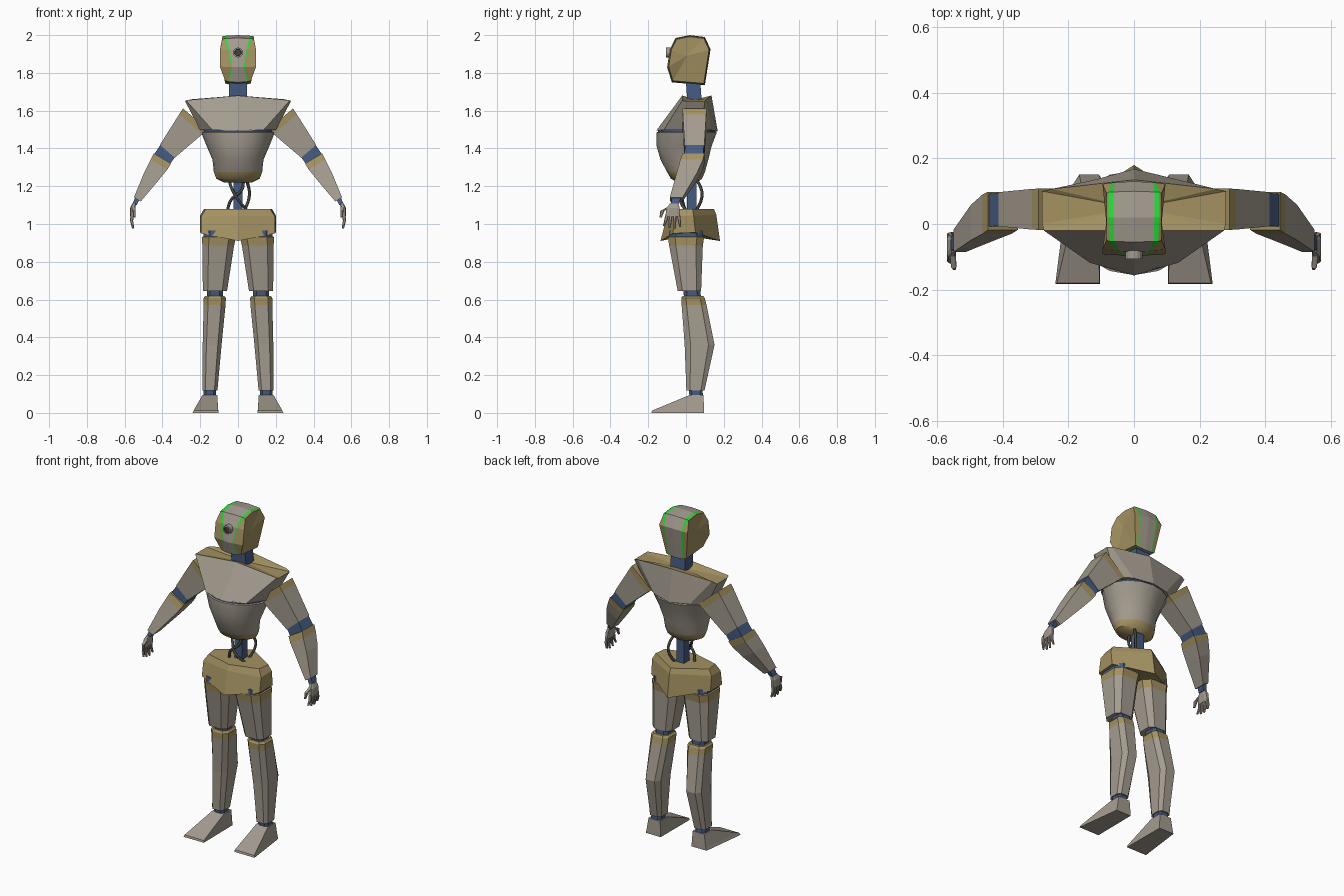
import bpy, bmesh, math
from mathutils import Vector

cube = bpy.data.objects.get("Cube")
if cube:
    bpy.data.objects.remove(cube, do_unlink=True)


def material(name, rgb):
    m = bpy.data.materials.new(name)
    m.use_nodes = True
    m.diffuse_color = (*rgb, 1)
    m.node_tree.nodes["Principled BSDF"].inputs["Base Color"].default_value = (*rgb, 1)
    return m


GREY, GOLD, BLUE, GREEN, DARK = range(5)
MATS = [material("warm_grey", (0.37, 0.33, 0.275)), material("dull_gold", (0.37, 0.285, 0.12)),
        material("joint_blue", (0.06, 0.105, 0.22)), material("stripe_green", (0.02, 0.72, 0.04)),
        material("dark_grey", (0.06, 0.058, 0.055))]


def loft(name, rings, bands, caps=None, smooth=False):
    """Skin a list of rings; one colour per band, fan caps at both ends."""
    bm = bmesh.new()
    rows = [[bm.verts.new(p) for p in ring] for ring in rings]
    n = len(rings[0])
    for row, nxt, mat in zip(rows, rows[1:], bands):
        for i in range(n):
            j = (i + 1) % n
            bm.faces.new((row[i], row[j], nxt[j], nxt[i])).material_index = mat
    for row, mat in zip((rows[0], rows[-1]), caps or (bands[0], bands[-1])):
        mid = bm.verts.new(sum((v.co for v in row), Vector()) / n)
        for i in range(n):
            bm.faces.new((row[i], row[(i + 1) % n], mid)).material_index = mat
    bmesh.ops.recalc_face_normals(bm, faces=bm.faces)
    me = bpy.data.meshes.new(name)
    bm.to_mesh(me)
    bm.free()
    for m in MATS:
        me.materials.append(m)
    if smooth:
        me.shade_smooth()
        me.set_sharp_from_angle(angle=math.radians(35))
    ob = bpy.data.objects.new(name, me)
    bpy.context.collection.objects.link(ob)
    return ob


def section(c, hw, hd, u=(1, 0, 0), v=(0, 1, 0), cut=0.6):
    """Box cross-section with clipped corners; cut=1 gives a plain box."""
    c, u, v = Vector(c), Vector(u).normalized() * hw, Vector(v).normalized() * hd
    if cut == 1:
        return [c + u * a + v * b for a, b in ((1, 1), (-1, 1), (-1, -1), (1, -1))]
    corners = ((1, cut), (cut, 1), (-cut, 1), (-1, cut), (-1, -cut), (-cut, -1), (cut, -1), (1, -cut))
    return [c + u * a + v * b for a, b in corners]


def limb(name, side, stations, bands, u=(1, 0, 0), v=(0, 1, 0), cut=0.6):
    rings = [section(c, hw, hd, u, v, cut) for c, hw, hd in stations]
    loft(name, [[Vector((p.x * side, p.y, p.z)) for p in r] for r in rings], bands)


def mirrored(half):
    """Close a half outline running from the front middle to the back middle."""
    return [Vector(p) for p in half] + [Vector((-x, y, z)) for x, y, z in half[-2:0:-1]]


# Head: profile loops stacked across the width, with stripes between colours
profile = [(-.055, 1.985, .06, .014), (.02, 2.0, .062, .016), (.1, 1.99, .062, .016),
           (.13, 1.925, .058, .008), (.1, 1.735, .045, .006), (-.075, 1.75, .046, .006),
           (-.1, 1.83, .03, .006), (-.085, 1.925, .045, .006)]


def head_loop(kind, side):
    loop = []
    for y, z, w, stripe in profile:
        scale = (1, .975, .965, .93)[kind]
        z2 = 1.87 + (z - 1.87) * scale
        outer = .096 - (.012 if z > 1.95 else .028 if z < 1.78 else 0)
        x = (0, w, w + stripe, outer)[kind]
        loop.append(Vector((side * x, .015 + (y - .015) * scale, z2)))
    return loop


loft("head", [head_loop(k, s) for k, s in
              ((3, -1), (2, -1), (1, -1), (0, 1), (1, 1), (2, 1), (3, 1))],
     [GOLD, GREEN, GREY, GREY, GREEN, GOLD])


# Eye: short barrel with a dark lens
def disc(r, y):
    return [Vector((r * math.cos(a * math.pi / 8), y, 1.908 + r * math.sin(a * math.pi / 8)))
            for a in range(16)]


loft("eye", [disc(.026, -.05), disc(.026, -.107), disc(.019, -.107), disc(.017, -.103)],
     [GREY, GREY, DARK], (GREY, DARK))
loft("neck", [section((0, .045, 1.65), .05, .038, cut=1),
              section((0, .035, 1.79), .045, .038, cut=1)], [BLUE])

# Chest plate with a gold top
chest_top = mirrored([(0, -.02, 1.68), (.275, -.02, 1.655), (.28, .0, 1.65),
                      (.28, .1, 1.65), (.25, .107, 1.66), (0, .135, 1.68)])
chest_low = mirrored([(0, -.157, 1.495), (.135, -.118, 1.497), (.2, -.02, 1.497),
                      (.2, .08, 1.497), (.12, .135, 1.497), (0, .168, 1.49)])
loft("chest_plate", [chest_top, chest_low], [GREY], (GOLD, GREY))


# Abdomen: tapering shell with a blue seam above and a gold base
def belly(z, w, front, back):
    mid, deep = (front + back) / 2, (back - front) / 2
    half = [(0, 1), (.38, .92), (.72, .68), (.95, .3), (1, 0), (.95, -.3), (.72, -.68), (.38, -.92), (0, -1)]
    return mirrored([(x * w, mid - deep * y, z) for x, y in half])


loft("abdomen", [belly(1.50, .185, -.148, .155), belly(1.488, .185, -.148, .155),
                 belly(1.485, .195, -.156, .163), belly(1.41, .165, -.155, .135),
                 belly(1.34, .135, -.135, .118), belly(1.275, .128, -.1, .1),
                 belly(1.24, .115, -.08, .085), belly(1.22, .075, -.045, .06)],
     [BLUE, GREY, GREY, GREY, GREY, GOLD, GOLD], smooth=True)

# Spine and cables
loft("spine", [section((0, .03, 1.06), .025, .026, cut=1),
               section((0, .03, 1.24), .025, .026, cut=1)], [BLUE])


def cable(name, points):
    cu = bpy.data.curves.new(name, "CURVE")
    cu.dimensions = "3D"
    cu.bevel_depth, cu.bevel_resolution, cu.resolution_u = .008, 2, 6
    sp = cu.splines.new("BEZIER")
    sp.bezier_points.add(len(points) - 1)
    for bp, p in zip(sp.bezier_points, points):
        bp.co = p
        bp.handle_left_type = bp.handle_right_type = "AUTO"
    cu.materials.append(MATS[DARK])
    bpy.context.collection.objects.link(bpy.data.objects.new(name, cu))


cable("front_cable_a", [(-.06, .0, 1.06), (-.035, -.02, 1.13), (.02, -.02, 1.18), (.03, .0, 1.24)])
cable("front_cable_b", [(.05, .0, 1.07), (.0, -.03, 1.13), (-.03, -.01, 1.18), (-.05, .01, 1.24)])
cable("rear_cable", [(.03, .05, 1.06), (.06, .085, 1.15), (.055, .075, 1.2), (.04, .05, 1.24)])

# Pelvis: faceted block pointed at front and back
pelvis = [mirrored([(0, -.135, .91), (.195, -.07, .95), (.2, .05, .955), (0, .18, .91)]),
          mirrored([(0, -.1, 1.045), (.195, -.055, 1.04), (.2, .04, 1.045), (0, .16, 1.05)]),
          mirrored([(0, -.088, 1.08), (.17, -.04, 1.08), (.18, .035, 1.08), (0, .148, 1.08)])]
loft("pelvis", pelvis, [GOLD, GOLD])

for side, label in ((1, "left"), (-1, "right")):
    # Arm
    across = (.76, 0, .65)
    limb(label + "_upper_arm", side,
         [((.225, .045, 1.555), .087, .063), ((.25, .045, 1.528), .081, .062),
          ((.374, .045, 1.385), .052, .052)], [GOLD, GREY], across, cut=1)
    limb(label + "_elbow", side, [((.37, .045, 1.39), .05, .05), ((.405, .042, 1.338), .05, .05)],
         [BLUE], across, cut=1)
    across = (.86, 0, .51)
    limb(label + "_forearm", side,
         [((.40, .04, 1.347), .053, .058), ((.418, .03, 1.315), .051, .06),
          ((.46, .005, 1.25), .043, .054), ((.533, -.052, 1.13), .021, .034)],
         [GOLD, GREY, GREY], across, cut=1)
    limb(label + "_wrist", side, [((.53, -.05, 1.14), .015, .024), ((.549, -.062, 1.1), .012, .02)],
         [BLUE], cut=1)

    # Hand
    limb(label + "_palm", side, [((.55, -.063, 1.108), .01, .023), ((.557, -.068, 1.085), .014, .034),
                                 ((.561, -.07, 1.04), .01, .04)], [GREY, GREY])
    for i, tip in enumerate((.99, .978, .975, .985)):
        root_y, tip_y = -.1 + .02 * i, -.117 + .029 * i
        limb(f"{label}_finger_{i + 1}", side,
             [((.561, root_y, 1.05), .009, .009), ((.563, (root_y + tip_y) / 2, 1.015), .008, .008),
              ((.556, tip_y, tip), .005, .005)], [GREY, GREY])
    limb(label + "_thumb", side, [((.553, -.085, 1.09), .009, .012), ((.55, -.125, 1.07), .008, .011),
                                  ((.548, -.134, 1.035), .005, .006)], [GREY, GREY])

    # Leg
    limb(label + "_thigh", side,
         [((.1, 0, .965), .082, .088), ((.1, 0, .935), .082, .09), ((.1, 0, .932), .09, .096),
          ((.105, 0, .885), .084, .089), ((.122, .018, .645), .064, .062)],
         [BLUE, GOLD, GOLD, GREY])
    limb(label + "_knee", side, [((.122, .03, .66), .042, .045), ((.122, .035, .6), .042, .045)], [BLUE])
    limb(label + "_shin", side,
         [((.123, .037, .62), .05, .055), ((.123, .037, .608), .059, .062),
          ((.124, .043, .57), .058, .066), ((.137, .072, .36), .05, .079),
          ((.149, .05, .118), .04, .048)], [GOLD, GOLD, GREY, GREY])
    limb(label + "_ankle", side, [((.149, .05, .13), .033, .036), ((.149, .055, .085), .033, .036)], [BLUE])

    # Foot: wedge widening towards the toe
    foot = [[(.105, .095, 0), (.205, .095, 0), (.24, -.183, 0), (.103, -.183, 0)],
            [(.105, .095, .02), (.2, .095, .02), (.235, -.18, .012), (.105, -.18, .012)],
            [(.11, .093, .095), (.188, .093, .095), (.188, .02, .095), (.11, .02, .095)]]
    loft(label + "_foot", [[Vector((x * side, y, z)) for x, y, z in r] for r in foot], [GREY, GREY])
